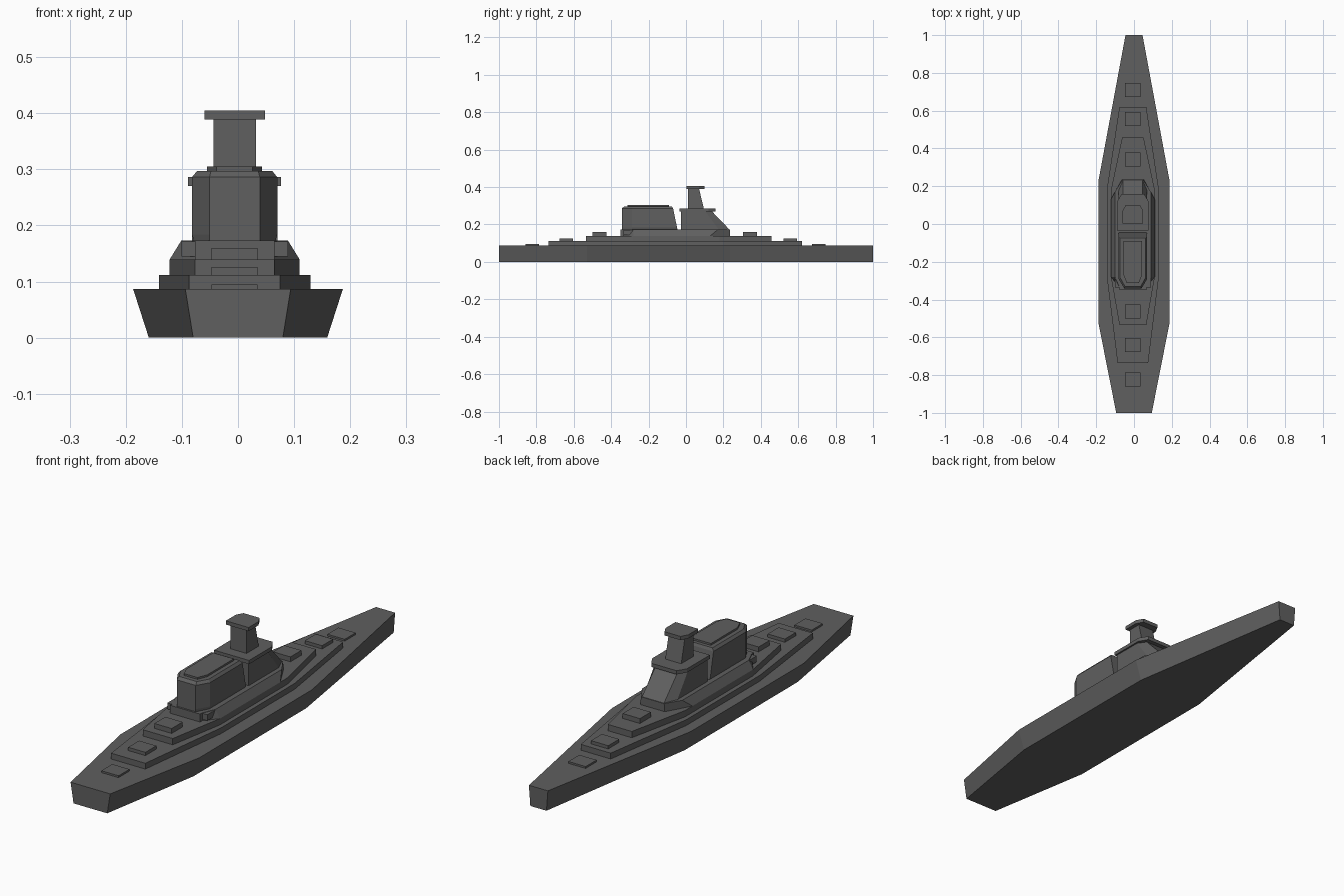
import bpy, bmesh

CX = -0.006  # the superstructure sits slightly off the hull centreline

grey = bpy.data.materials.new("dark_grey")
grey.diffuse_color = (0.115, 0.115, 0.115, 1)


def loft(name, levels, cx=CX):
    """Skin mirrored plan outlines. levels: (z, [(half_width, y), ...] stern to bow)."""
    bm = bmesh.new()
    rings = []
    for z, half in levels:
        pts = [(cx + w, y) for w, y in half] + [(cx - w, y) for w, y in reversed(half)]
        rings.append([bm.verts.new((x, y, z)) for x, y in pts])
    bm.faces.new(list(reversed(rings[0])))
    bm.faces.new(rings[-1])
    n = len(rings[0])
    for a, b in zip(rings, rings[1:]):
        for i in range(n):
            j = (i + 1) % n
            bm.faces.new((a[i], a[j], b[j], b[i]))
    bmesh.ops.recalc_face_normals(bm, faces=bm.faces[:])
    me = bpy.data.meshes.new(name)
    bm.to_mesh(me)
    bm.free()
    me.materials.append(grey)
    ob = bpy.data.objects.new(name, me)
    bpy.context.collection.objects.link(ob)
    return ob


def prism(name, z0, z1, half, cx=CX):
    return loft(name, [(z0, half), (z1, half)], cx)


# Hull with sides leaning outward
deck = [(0.094, -1), (0.187, -0.53), (0.187, 0.235), (0.045, 1)]
loft("hull", [(0, [(w * 0.85, y) for w, y in deck]), (0.087, deck)], 0)

# Stepped decks
prism("lower_deck", 0.087, 0.112,
      [(0.081, -0.735), (0.135, -0.30), (0.135, 0.20), (0.071, 0.62)])
prism("middle_deck", 0.112, 0.139,
      [(0.071, -0.535), (0.116, -0.28), (0.116, 0.18), (0.057, 0.457)])
loft("upper_deck", [
    (0.139, [(0.071, -0.335), (0.116, -0.28), (0.116, 0.13), (0.058, 0.235)]),
    (0.173, [(0.071, -0.335), (0.095, -0.28), (0.095, 0.17), (0.055, 0.235)])])

# Stern end box of the upper deck and its side lockers
prism("stern_house", 0.139, 0.173, [(0.071, -0.35), (0.071, -0.285)])
for side in (-1, 1):
    prism("side_locker", 0.145, 0.171, [(0.012, -0.335), (0.012, -0.28)],
          CX + side * 0.083)

# Raised hatch blocks along the decks
for y, z0, z1 in ((-0.822, 0.087, 0.095), (-0.64, 0.112, 0.126), (-0.462, 0.139, 0.16),
                  (0.342, 0.139, 0.16), (0.557, 0.112, 0.126), (0.71, 0.087, 0.095)):
    prism("deck_hatch", z0, z1, [(0.041, y - 0.037), (0.041, y + 0.037)])

# Aft house with cut stern corners and a sloping forward wall
loft("aft_house", [
    (0.173, [(0.045, -0.342), (0.073, -0.29), (0.073, -0.046), (0.05, -0.046)]),
    (0.184, [(0.045, -0.342), (0.076, -0.29), (0.076, -0.048), (0.05, -0.048)]),
    (0.286, [(0.045, -0.342), (0.076, -0.29), (0.076, -0.069), (0.05, -0.069)]),
    (0.297, [(0.042, -0.33), (0.067, -0.285), (0.067, -0.075), (0.05, -0.075)])])
prism("aft_roof", 0.297, 0.305,
      [(0.032, -0.312), (0.049, -0.27), (0.049, -0.09)])

# Bridge with raked front, its platform, the tower and the tower cap
loft("bridge", [
    (0.173, [(0.076, -0.028), (0.076, 0.175), (0.052, 0.232)]),
    (0.274, [(0.076, -0.028), (0.076, 0.10), (0.052, 0.135)])])
prism("bridge_platform", 0.27, 0.286,
      [(0.083, -0.035), (0.083, 0.12), (0.06, 0.158)])
loft("tower", [
    (0.286, [(0.038, 0.012), (0.038, 0.095)]),
    (0.39, [(0.038, 0.012), (0.038, 0.07)])])
prism("tower_cap", 0.389, 0.405,
      [(0.054, 0.003), (0.054, 0.07), (0.038, 0.1)])
